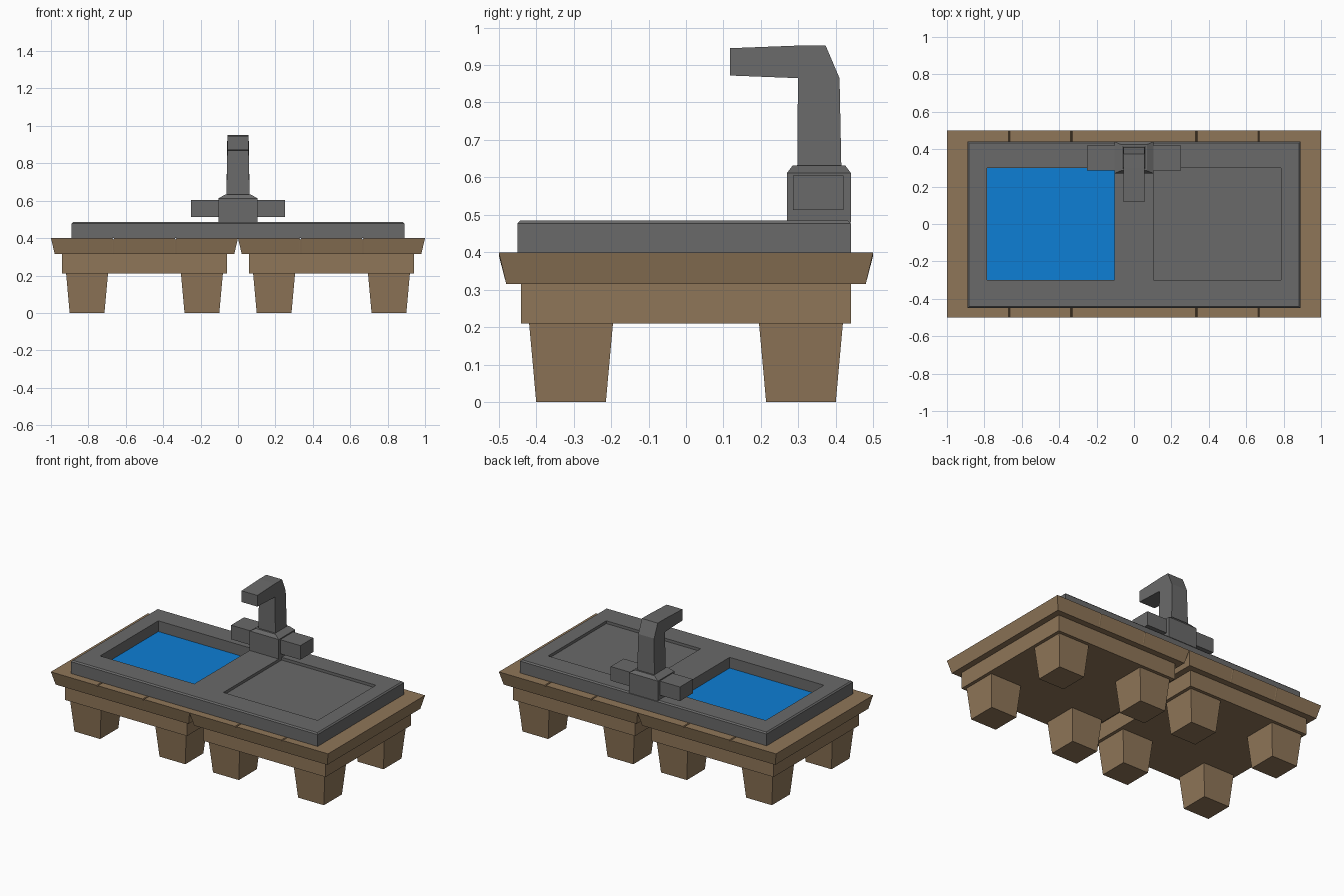
import bpy, bmesh
from mathutils import Vector

if "Cube" in bpy.data.objects:
    bpy.data.objects.remove(bpy.data.objects["Cube"], do_unlink=True)


def material(name, rgb):
    m = bpy.data.materials.new(name)
    m.use_nodes = True
    m.diffuse_color = (*rgb, 1)
    node = next(n for n in m.node_tree.nodes if n.type == "BSDF_PRINCIPLED")
    node.inputs["Base Color"].default_value = (*rgb, 1)
    return m


WOOD = material("brown_wood", (0.275, 0.181, 0.098))
METAL = material("grey_metal", (0.144, 0.144, 0.144))
WATER = material("blue_water", (0.004, 0.209, 0.66))


def loft(rings):
    """Join rings of points into a closed solid."""
    bm = bmesh.new()
    loops = [[bm.verts.new(p) for p in ring] for ring in rings]
    n = len(loops[0])
    for low, high in zip(loops, loops[1:]):
        for i in range(n):
            j = (i + 1) % n
            bm.faces.new((low[i], low[j], high[j], high[i]))
    bm.faces.new(loops[0][::-1])
    bm.faces.new(loops[-1])
    bmesh.ops.recalc_face_normals(bm, faces=bm.faces)
    return bm


def tiers(cx, cy, *levels):
    """Stack of centred rectangles, each (z, half width, half depth)."""
    return loft([[(cx - w, cy - d, z), (cx + w, cy - d, z),
                  (cx + w, cy + d, z), (cx - w, cy + d, z)] for z, w, d in levels])


def cut(bm, axis, value):
    normal = Vector((0, 0, 0))
    normal[axis] = 1
    bmesh.ops.bisect_plane(bm, geom=bm.verts[:] + bm.edges[:] + bm.faces[:],
                           plane_co=normal * value, plane_no=normal)


def finish(bm, name, *mats):
    mesh = bpy.data.meshes.new(name)
    bm.to_mesh(mesh)
    bm.free()
    for m in mats:
        mesh.materials.append(m)
    ob = bpy.data.objects.new(name, mesh)
    bpy.context.collection.objects.link(ob)
    return ob


# Two matching tables, side by side
for side, cx in (("right", -0.5), ("left", 0.5)):
    # Plank top with shallow seams
    top = tiers(cx, 0, (0.315, 0.48, 0.48), (0.4, 0.5, 0.5))
    for seam in (cx - 1 / 6, cx + 1 / 6):
        for offset in (-0.005, 0, 0.005):
            cut(top, 0, seam + offset)
        for v in top.verts:
            if abs(v.co.x - seam) < 0.001 and v.co.z > 0.39:
                v.co.z -= 0.008
    finish(top, side + "_table_top", WOOD)
    finish(tiers(cx, 0, (0.21, 0.44, 0.44), (0.315, 0.44, 0.44)),
           side + "_table_apron", WOOD)

    # Tapered legs
    for sx, x_name in ((-1, "right"), (1, "left")):
        for sy, y_name in ((-1, "front"), (1, "back")):
            finish(tiers(cx + sx * 0.307, sy * 0.307,
                         (0, 0.093, 0.093), (0.21, 0.112, 0.112)),
                   f"{side}_table_{y_name}_{x_name}_leg", WOOD)

# Sink slab with chamfered rim
sink = tiers(0, -0.005, (0.4, 0.89, 0.445), (0.477, 0.89, 0.445), (0.485, 0.882, 0.437))
for x in (-0.785, -0.105, 0.105, 0.785):
    cut(sink, 0, x)
for y in (-0.3, 0.3):
    cut(sink, 1, y)

# Deep basin filled with water, shallow draining tray
for centre, depth, mat in ((-0.445, 0.07, 1), (0.445, 0.018, 0)):
    floor = [f for f in sink.faces if f.normal.z > 0.9 and
             (f.calc_center_median() - Vector((centre, 0, 0.485))).length < 0.02]
    bmesh.ops.inset_individual(sink, faces=floor, thickness=0, depth=-depth)
    for f in floor:
        f.material_index = mat
finish(sink, "sink", METAL, WATER)

# Tap base and handles
finish(tiers(0, 0.355, (0.48, 0.105, 0.085), (0.612, 0.105, 0.085), (0.632, 0.07, 0.07)),
       "tap_base", METAL)
for sx, name in ((-1, "right"), (1, "left")):
    finish(tiers(sx * 0.175, 0.353, (0.513, 0.075, 0.067), (0.605, 0.075, 0.067)),
           name + "_tap_handle", METAL)

# Tap neck and spout, a bent side profile given width
profile = [(0.297, 0.62), (0.415, 0.62), (0.41, 0.865), (0.373, 0.952),
           (0.3, 0.952), (0.118, 0.945), (0.118, 0.872), (0.299, 0.865)]
finish(loft([[(s * (0.062 if z < 0.7 else 0.057), y, z) for y, z in profile]
             for s in (-1, 1)]), "tap_spout", METAL)
